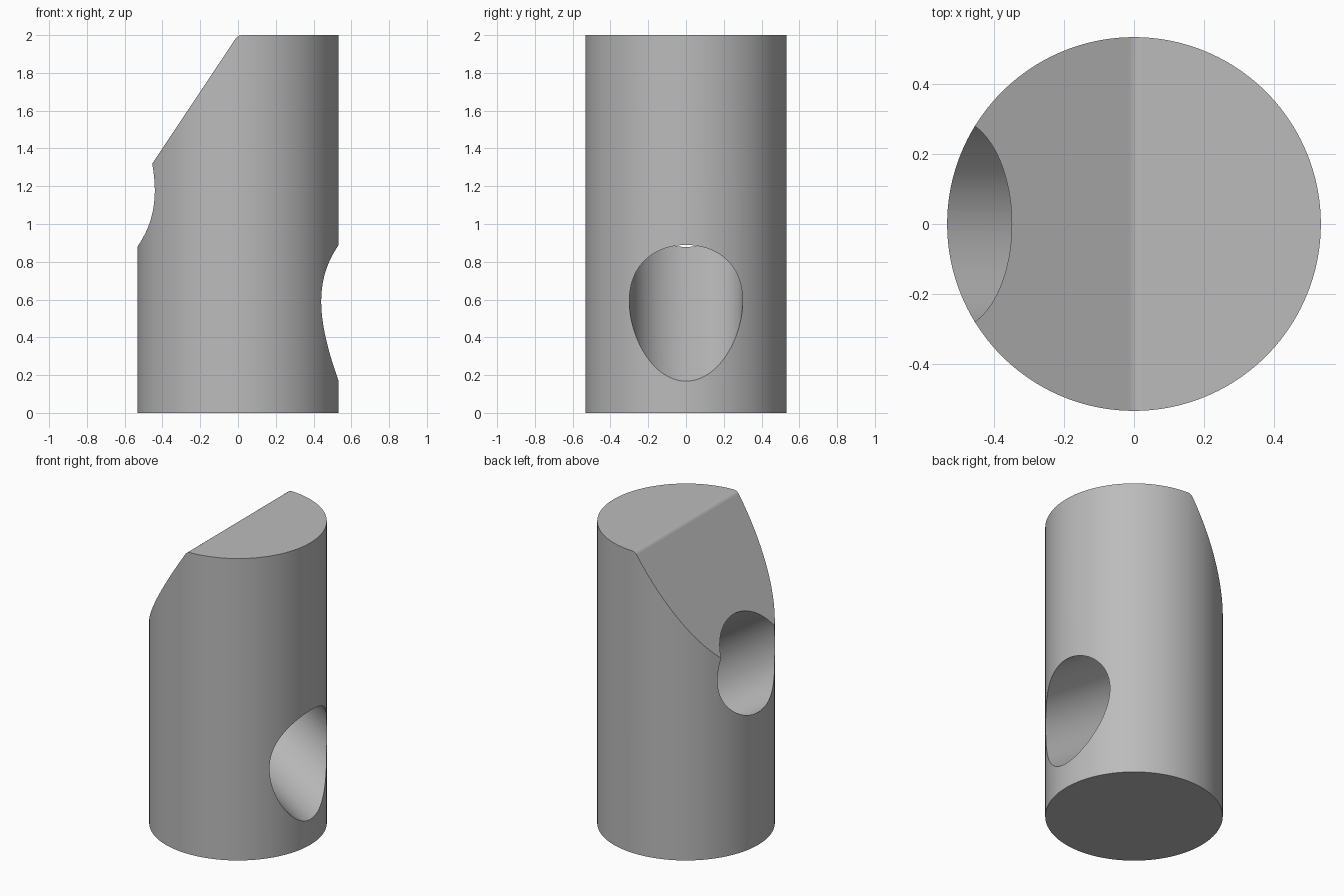
import bpy
import bmesh
from math import atan, cos, pi, sin, tan
from mathutils import Matrix, Vector

RADIUS, HEIGHT = 0.533, 2.0
HOLE_RADIUS = 0.3
SLOPE = atan(1.5)              # angle of the slanted face above horizontal
FILLET = 0.042

cube = bpy.data.objects.get("Cube")
if cube:
    bpy.data.objects.remove(cube, do_unlink=True)


def finish(name, bm):
    bmesh.ops.recalc_face_normals(bm, faces=bm.faces)
    mesh = bpy.data.meshes.new(name)
    bm.to_mesh(mesh)
    bm.free()
    obj = bpy.data.objects.new(name, mesh)
    bpy.context.collection.objects.link(obj)
    return obj


def cylinder(name, radius, depth, segments, matrix):
    bm = bmesh.new()
    bmesh.ops.create_cone(bm, cap_ends=True, segments=segments, radius1=radius,
                          radius2=radius, depth=depth, matrix=matrix)
    return finish(name, bm)


# Round post
post = cylinder("post", RADIUS, HEIGHT, 160, Matrix.Translation((0, 0, HEIGHT / 2)))

# Slanted cut with a rounded upper edge
tangent = FILLET * tan(SLOPE / 2)
profile = [(tangent, HEIGHT + 1), (-1, HEIGHT + 1), (-1, HEIGHT - tan(SLOPE))]
for i in range(11):
    a = SLOPE * (1 - i / 10)
    profile.append((tangent - FILLET * sin(a), HEIGHT - FILLET + FILLET * cos(a)))
bm = bmesh.new()
face = bm.faces.new([bm.verts.new((x, -1, z)) for x, z in profile])
swept = bmesh.ops.extrude_face_region(bm, geom=[face])["geom"]
bmesh.ops.translate(bm, vec=(0, 2, 0),
                    verts=[v for v in swept if isinstance(v, bmesh.types.BMVert)])
slant_cutter = finish("slant_cutter", bm)

# Through hole, square to the slanted face
axis = Vector((-sin(SLOPE), 0, cos(SLOPE)))
turn = axis.to_track_quat('Z', 'Y').to_matrix().to_4x4()
hole_cutter = cylinder("hole_cutter", HOLE_RADIUS, 3, 96,
                       Matrix.Translation((0, 0, 0.884)) @ turn)

# Cut the post
bpy.context.view_layer.objects.active = post
for cutter in (slant_cutter, hole_cutter):
    cutter.hide_render = True
    cut = post.modifiers.new(cutter.name, 'BOOLEAN')
    cut.operation, cut.solver, cut.object = 'DIFFERENCE', 'EXACT', cutter
    bpy.ops.object.modifier_apply(modifier=cut.name)
    bpy.data.objects.remove(cutter, do_unlink=True)

# Plain grey finish
grey = bpy.data.materials.new("grey")
grey.use_nodes = True
colour = (0.5, 0.5, 0.5, 1)
grey.diffuse_color = colour
grey.node_tree.nodes["Principled BSDF"].inputs["Base Color"].default_value = colour
post.data.materials.clear()
post.data.materials.append(grey)

# Smooth curved walls, crisp rims
bpy.ops.object.select_all(action='DESELECT')
post.select_set(True)
bpy.ops.object.shade_smooth_by_angle(angle=pi / 9)
weighted = post.modifiers.new("weighted_normals", 'WEIGHTED_NORMAL')
weighted.keep_sharp = True
